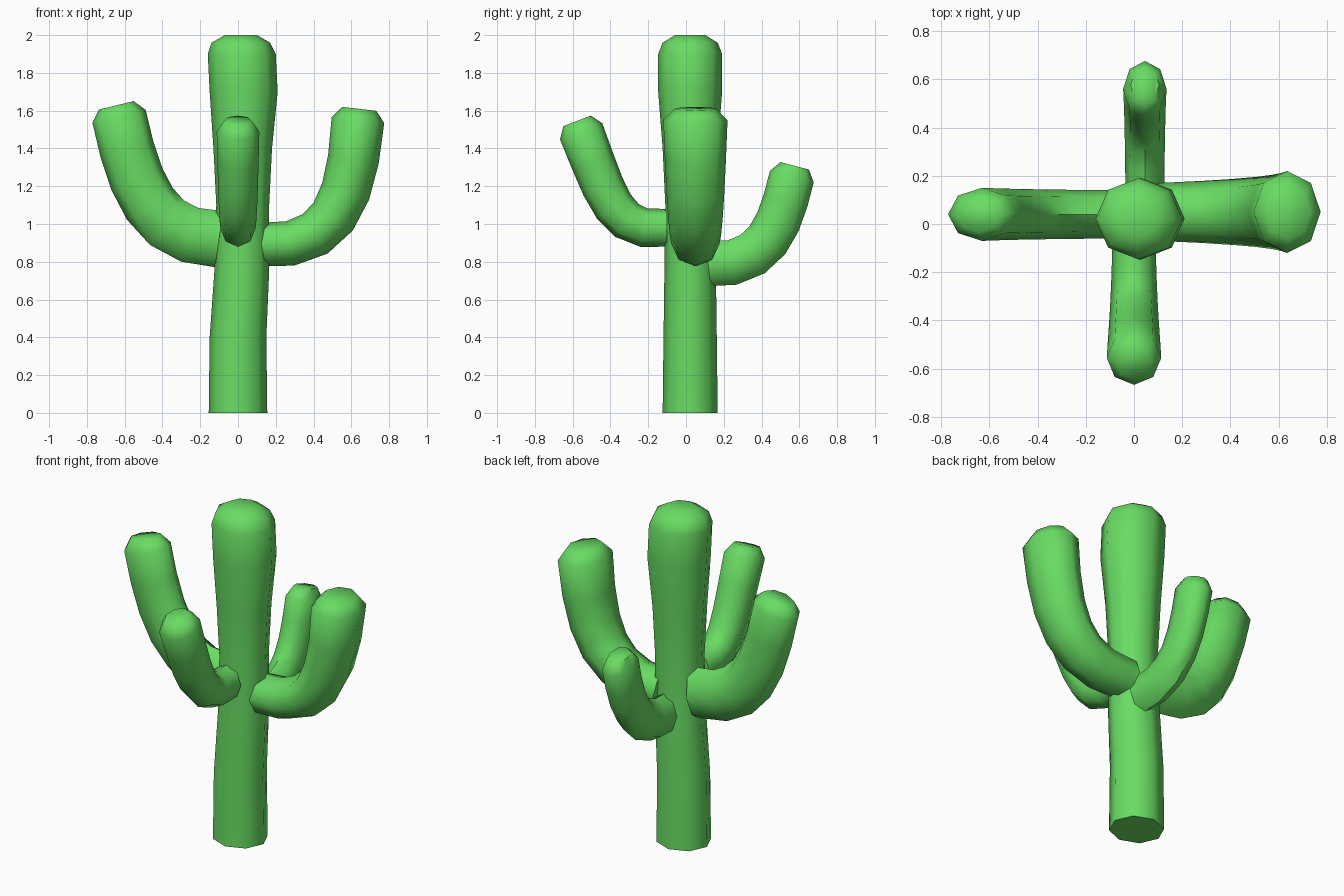
import bpy, bmesh, math
from mathutils import Vector, geometry

cube = bpy.data.objects.get("Cube")
if cube:
    bpy.data.objects.remove(cube, do_unlink=True)

SIDES = 8
UP = Vector((0, 0, 1))
FRONT, BACK = Vector((0, -1, 0)), Vector((0, 1, 0))
RIGHT, LEFT = Vector((-1, 0, 0)), Vector((1, 0, 0))

green = bpy.data.materials.new("cactus green")
green.use_nodes = True
green.diffuse_color = (0.14, 0.72, 0.125, 1)
shader = green.node_tree.nodes["Principled BSDF"]
shader.inputs["Base Color"].default_value = green.diffuse_color
shader.inputs["Roughness"].default_value = 0.8


def tube(name, rings):
    """Closed tube through octagonal rings given as (centre, half axis, half axis)."""
    bm = bmesh.new()
    loops = []
    for centre, first, second in rings:
        angles = [math.tau * i / SIDES for i in range(SIDES)]
        loops.append([bm.verts.new(centre + first * math.cos(a) + second * math.sin(a))
                      for a in angles])
    for low, high in zip(loops, loops[1:]):
        for i in range(SIDES):
            j = (i + 1) % SIDES
            bm.faces.new((low[i], low[j], high[j], high[i]))
    bm.faces.new(loops[0])
    bm.faces.new(loops[-1])
    bmesh.ops.recalc_face_normals(bm, faces=bm.faces)
    mesh = bpy.data.meshes.new(name)
    bm.to_mesh(mesh)
    bm.free()
    mesh.materials.append(green)
    obj = bpy.data.objects.new(name, mesh)
    bpy.context.collection.objects.link(obj)
    bpy.ops.object.select_all(action="DESELECT")
    obj.select_set(True)
    bpy.context.view_layer.objects.active = obj
    bpy.ops.object.shade_smooth_by_angle(angle=math.radians(60))


def arm(name, out, shift, root, elbow, bend, tip, depth, width):
    """Arm along a curve of (reach, height) points; depth and width run root to tip."""
    side = Vector((abs(out.y), abs(out.x), 0))
    curve = [out * reach + UP * height + side * shift
             for reach, height in (root, elbow, bend, tip)]
    path = geometry.interpolate_bezier(*curve, 7)
    last = len(path) - 1
    rings = []
    for i, point in enumerate(path):
        along = (path[min(i + 1, last)] - path[max(i - 1, 0)]).normalized()
        across = side.cross(along)
        t = i / last
        rings.append((point,
                      across * (depth[0] + (depth[1] - depth[0]) * t),
                      side * (width[0] + (width[1] - width[0]) * t)))
    # Blunt bevelled end
    point, first, second = rings[-1]
    rings.append((point + along * 0.06, first * 0.65, second * 0.65))
    tube(name, rings)


# Upright trunk: height, sideways lean and half width
trunk = [(0, 0, 0.155), (0.4, 0, 0.15), (0.75, 0.02, 0.145), (1.1, 0.025, 0.14),
         (1.4, 0.025, 0.155), (1.7, 0.03, 0.18), (1.9, 0.02, 0.18),
         (1.96, 0.015, 0.155), (2, 0.015, 0.085)]
tube("trunk", [(Vector((lean, 0.022, z)), LEFT * half, BACK * half * 0.94)
               for z, lean, half in trunk])

# Four arms growing out of the trunk and curving upward
arm("right_arm", RIGHT, shift=0.04, root=(0.1, 0.92), elbow=(0.45, 0.92),
    bend=(0.55, 1.2), tip=(0.63, 1.57), depth=(0.15, 0.145), width=(0.1, 0.11))
arm("left_arm", LEFT, shift=0.05, root=(0.1, 0.89), elbow=(0.5, 0.86),
    bend=(0.6, 1.1), tip=(0.635, 1.55), depth=(0.115, 0.14), width=(0.12, 0.17))
arm("front_arm", FRONT, shift=0, root=(0.1, 0.98), elbow=(0.38, 0.94),
    bend=(0.42, 1.15), tip=(0.555, 1.49), depth=(0.1, 0.12), width=(0.09, 0.113))
arm("back_arm", BACK, shift=0.045, root=(0.1, 0.79), elbow=(0.43, 0.76),
    bend=(0.5, 1), tip=(0.56, 1.25), depth=(0.12, 0.12), width=(0.08, 0.09))
